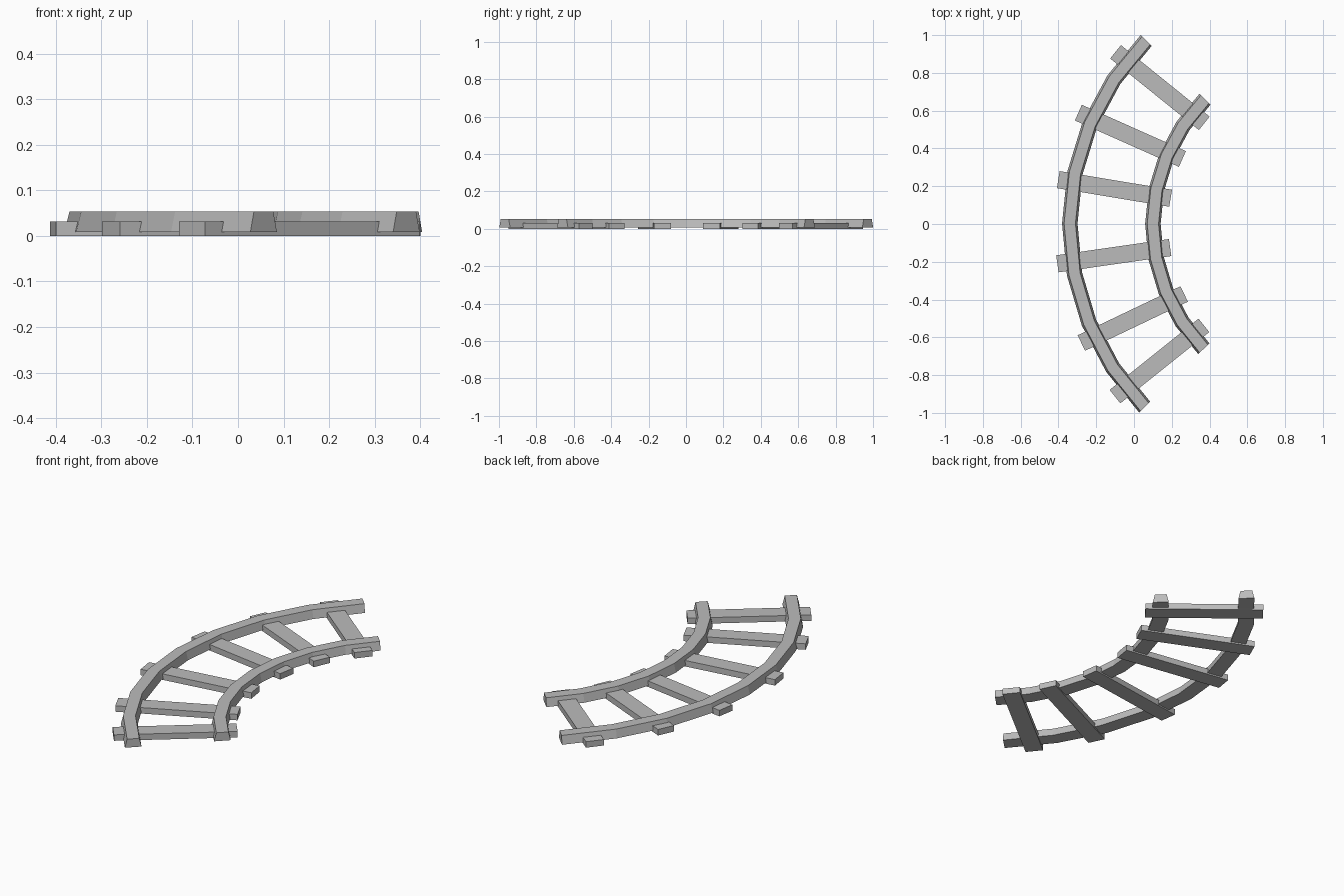
import bpy
import bmesh
from math import radians, cos, sin
from mathutils import Matrix, Vector

if "Cube" in bpy.data.objects:
    bpy.data.objects.remove(bpy.data.objects["Cube"], do_unlink=True)

CENTRE = Vector((1.036, -0.003, 0))   # centre of the curve
START, END, SEGMENTS = -44.6, 45.1, 8

grey = bpy.data.materials.new("light_grey")
grey.use_nodes = True
colour = (0.5, 0.5, 0.5, 1)
grey.diffuse_color = colour
grey.node_tree.nodes["Principled BSDF"].inputs["Base Color"].default_value = colour


def arc_point(radius, degrees, z):
    a = radians(degrees)
    return CENTRE + Vector((-radius * cos(a), radius * sin(a), z))


def finish(bm, name):
    bmesh.ops.recalc_face_normals(bm, faces=bm.faces)
    mesh = bpy.data.meshes.new(name)
    bm.to_mesh(mesh)
    bm.free()
    mesh.materials.append(grey)
    obj = bpy.data.objects.new(name, mesh)
    bpy.context.collection.objects.link(obj)


def rail(name, radius):
    # Trapezoid section swept along the curve
    section = [(-0.041, 0.008), (0.041, 0.008), (0.03, 0.053), (-0.03, 0.053)]
    bm = bmesh.new()
    rings = []
    for i in range(SEGMENTS + 1):
        angle = START + (END - START) * i / SEGMENTS
        rings.append([bm.verts.new(arc_point(radius + r, angle, z)) for r, z in section])
    for a, b in zip(rings, rings[1:]):
        for j in range(4):
            k = (j + 1) % 4
            bm.faces.new((a[j], a[k], b[k], b[j]))
    bm.faces.new(rings[0])
    bm.faces.new(rings[-1])
    finish(bm, name)


def sleeper(name, degrees):
    # Plank laid across the rails, pointing at the curve centre
    bm = bmesh.new()
    place = (Matrix.Translation(arc_point(1.155, degrees, 0.016))
             @ Matrix.Rotation(radians(-degrees), 4, "Z")
             @ Matrix.Diagonal((0.603, 0.091, 0.032, 1)))
    bmesh.ops.create_cube(bm, size=1, matrix=place)
    finish(bm, name)


rail("outer_rail", 1.376)
rail("inner_rail", 0.936)
for n, angle in enumerate((-38.7, -25.5, -8.2, 9.4, 24.0, 38.9), 1):
    sleeper(f"sleeper_{n}", angle)
